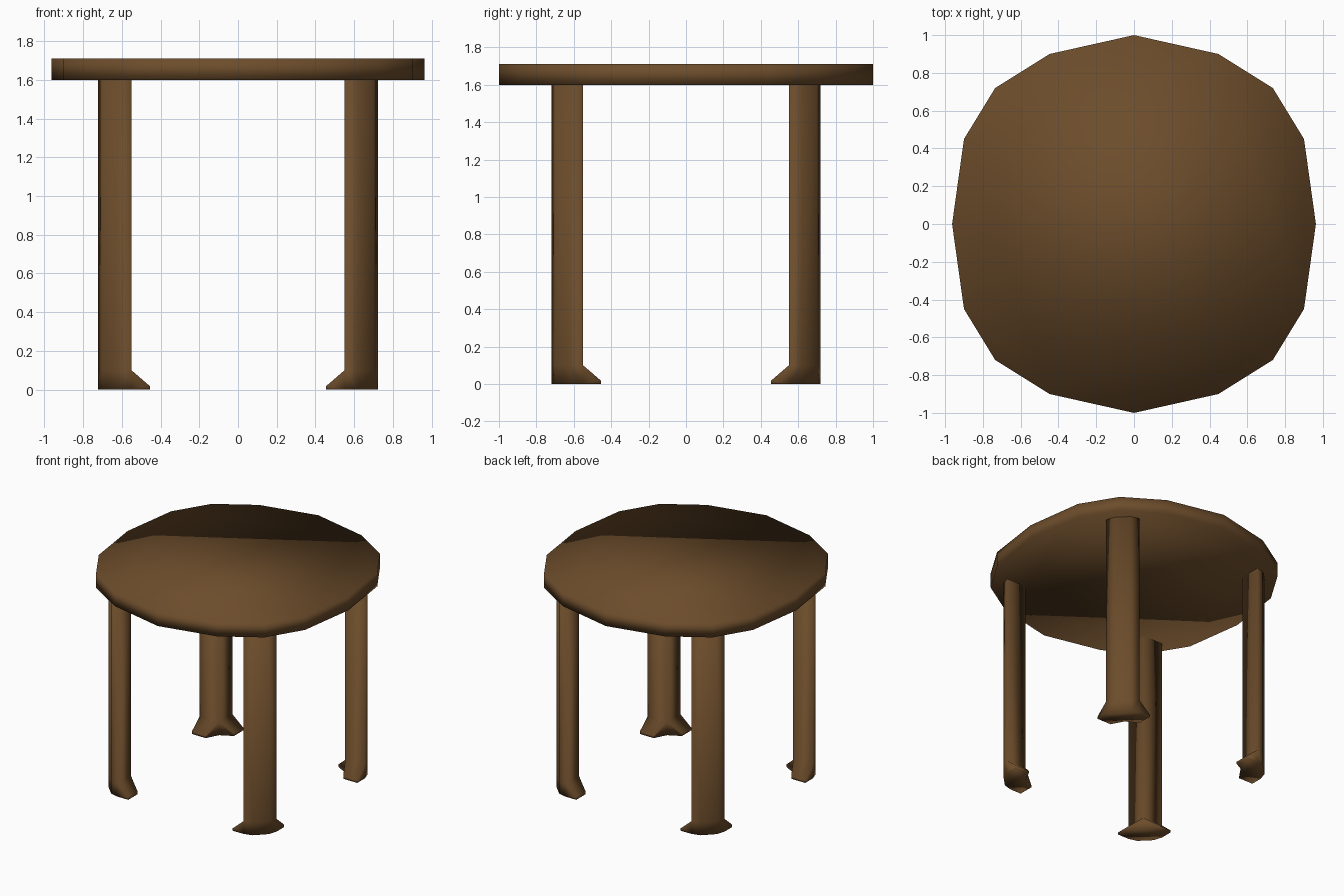
import bpy, bmesh

if "Cube" in bpy.data.objects:
    bpy.data.objects.remove(bpy.data.objects["Cube"])

wood = bpy.data.materials.new("dark brown wood")
wood.diffuse_color = (0.150, 0.073, 0.024, 1)
wood.use_nodes = True
wood.node_tree.nodes["Principled BSDF"].inputs["Base Color"].default_value = wood.diffuse_color


def make_object(name, bm):
    bmesh.ops.recalc_face_normals(bm, faces=bm.faces[:])
    for f in bm.faces:
        f.smooth = True
    me = bpy.data.meshes.new(name)
    bm.to_mesh(me)
    bm.free()
    me.materials.append(wood)
    ob = bpy.data.objects.new(name, me)
    bpy.context.collection.objects.link(ob)
    return ob


def ring(bm, pts, z):
    return [bm.verts.new((x, y, z)) for x, y in pts]


def bridge(bm, low, high, skip=()):
    n = len(low)
    for i in range(n):
        if i not in skip:
            j = (i + 1) % n
            bm.faces.new((low[i], low[j], high[j], high[i]))


# Tabletop: sixteen-sided slab made from one quarter outline
quarter = [(0.963, 0), (0.9, 0.45), (0.735, 0.72), (0.447, 0.9), (0, 1.0)]
half = quarter + [(-x, y) for x, y in quarter[-2::-1]]
outline = half + [(-x, -y) for x, y in half[1:-1]]
bm = bmesh.new()
bottom, top = ring(bm, outline, 1.60), ring(bm, outline, 1.71)
bridge(bm, bottom, top)
bm.faces.new(bottom)
bm.faces.new(top)
make_object("tabletop", bm)

# Leg: quarter-round post with square inner corner, mirrored to four corners
section = [(0.55, 0.55), (0.722, 0.55), (0.70, 0.617), (0.617, 0.70), (0.55, 0.718)]
bm = bmesh.new()
base, ankle, head = (ring(bm, section, z) for z in (0, 0.10, 1.60))
bridge(bm, base, ankle, skip=(0, 4))
bridge(bm, ankle, head)
bm.faces.new(base)
bm.faces.new(head)

# Toes: the two inner faces flare inward at the foot
for k, tip in ((1, [(0.60, 0.455), (0.722, 0.455)]), (4, [(0.455, 0.60), (0.455, 0.718)])):
    (i0, o0), (i1, o1) = ring(bm, tip, 0), ring(bm, tip, 0.018)
    root = (base[0], base[k], ankle[k], ankle[0])
    bridge(bm, root, (i0, o0, o1, i1))
    bm.faces.new((i0, o0, o1, i1))

legs = make_object("legs", bm)
mirror = legs.modifiers.new("four corners", 'MIRROR')
mirror.use_axis = (True, True, False)
mirror.use_mirror_merge = False
